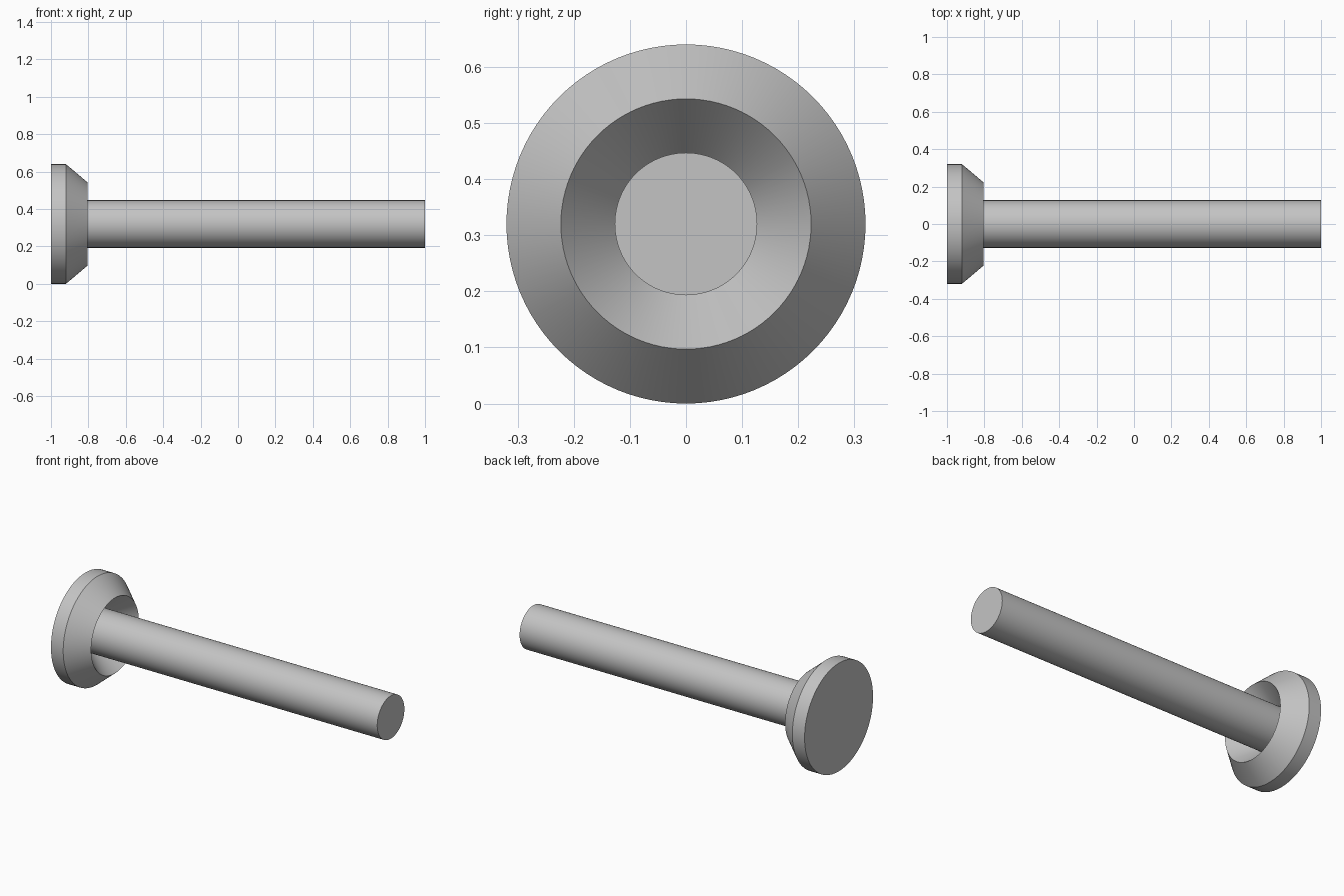
import bpy
import bmesh
from math import radians, tau
from mathutils import Vector

cube = bpy.data.objects.get("Cube")
if cube:
    bpy.data.objects.remove(cube, do_unlink=True)

AXIS_Z = 0.32
SEGMENTS = 96

steel = bpy.data.materials.new("plain grey metal")
steel.use_nodes = True
grey = (0.55, 0.55, 0.55, 1)
steel.diffuse_color = grey
steel.node_tree.nodes["Principled BSDF"].inputs["Base Color"].default_value = grey


def lathe(name, profile):
    """Turn an (x, radius) profile around the x axis into a closed solid."""
    bm = bmesh.new()
    verts = [bm.verts.new((x, 0, r)) for x, r in profile]
    edges = [bm.edges.new(pair) for pair in zip(verts, verts[1:])]
    bmesh.ops.spin(bm, geom=verts + edges, cent=(0, 0, 0), axis=(1, 0, 0),
                   angle=tau, steps=SEGMENTS, use_duplicate=False)
    bmesh.ops.remove_doubles(bm, verts=bm.verts, dist=0.0001)
    # Flat end discs
    rims = [e for e in bm.edges if e.is_boundary]
    bmesh.ops.holes_fill(bm, edges=rims, sides=0)
    bmesh.ops.recalc_face_normals(bm, faces=bm.faces)
    bmesh.ops.translate(bm, verts=bm.verts, vec=Vector((0, 0, AXIS_Z)))
    mesh = bpy.data.meshes.new(name)
    bm.to_mesh(mesh)
    bm.free()
    mesh.materials.append(steel)
    obj = bpy.data.objects.new(name, mesh)
    bpy.context.collection.objects.link(obj)
    bpy.ops.object.select_all(action="DESELECT")
    obj.select_set(True)
    bpy.context.view_layer.objects.active = obj
    bpy.ops.object.shade_smooth_by_angle(angle=radians(25))
    return obj


# One turned piece: head rim, outer cone, hollow inner cone, round shank
lathe("rivet_head_and_shank", [
    (-1.0, 0.32),
    (-0.92, 0.32),
    (-0.805, 0.223),
    (-0.92, 0.127),
    (1.0, 0.127),
])
